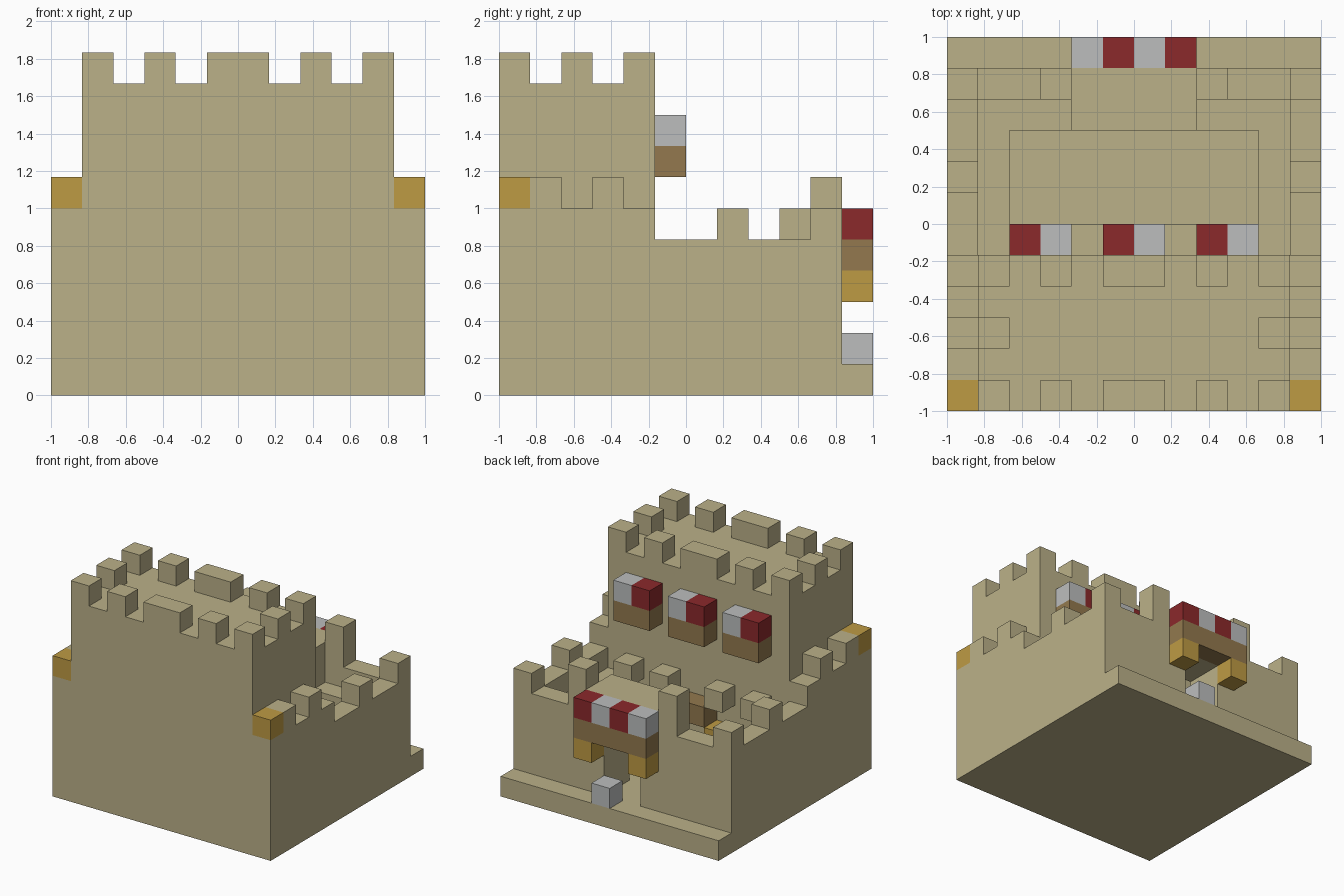
import bpy
import bmesh

cube = bpy.data.objects.get("Cube")
if cube:
    bpy.data.objects.remove(cube, do_unlink=True)

U = 1 / 6   # size of one building block
N = 12      # blocks along each side of the base


def material(name, rgb):
    linear = [((c / 255 + 0.055) / 1.055) ** 2.4 for c in rgb]
    mat = bpy.data.materials.new(name)
    mat.use_nodes = True
    mat.diffuse_color = (*linear, 1)
    mat.node_tree.nodes["Principled BSDF"].inputs["Base Color"].default_value = (*linear, 1)
    return mat


TAN = material("tan stone", (187, 177, 137))
RED = material("dark red", (139, 41, 43))
GREY = material("light grey", (188, 190, 190))
GOLD = material("gold", (190, 155, 68))
BROWN = material("brown wood", (147, 121, 78))


def part(name, mat, boxes):
    """One object from boxes given as (x range, y range, z range) in blocks."""
    bm = bmesh.new()
    for ranges in boxes:
        verts = bmesh.ops.create_cube(bm, size=1)["verts"]
        for v in verts:
            for axis, (low, high) in enumerate(ranges):
                at = high if v.co[axis] > 0 else low
                v.co[axis] = at * U - (1 if axis < 2 else 0)
    mesh = bpy.data.meshes.new(name)
    bm.to_mesh(mesh)
    bm.free()
    mesh.materials.append(mat)
    obj = bpy.data.objects.new(name, mesh)
    bpy.context.collection.objects.link(obj)
    return obj


def block(x, y, z):
    return ((x, x + 1), (y, y + 1), (z, z + 1))


def mirrored(boxes):
    return boxes + [((N - x[1], N - x[0]), y, z) for x, y, z in boxes]


# Base slab, keep and the lower shoulders beside it
part("base", TAN, [((0, N), (0, N), (0, 1))])
part("keep", TAN, [((1, 11), (0, 5), (1, 10))])
part("keep_shoulders", TAN, mirrored([((0, 1), (0, 5), (1, 6))]))

# Keep battlements: front and back rows, then the side middles
rows = [block(x, y, 10) for y in (0, 4) for x in (1, 3, 5)]
part("keep_battlements", TAN, mirrored(rows + [block(1, 2, 10)]))
part("shoulder_battlements", TAN, mirrored([block(0, y, 6) for y in (1, 3)]))
part("corner_lamps", GOLD, mirrored([block(0, 0, 6)]))

# Courtyard walls with a lower walkway inside them
part("side_walls", TAN, mirrored([((0, 1), (5, 10), (1, 5))]))
part("rear_walls", TAN, mirrored([((0, 4), (10, 11), (1, 5))]))
part("walkway", TAN, mirrored([((1, 2), (5, 10), (1, 4)), ((2, 4), (9, 10), (1, 4))]))
part("wall_battlements", TAN, mirrored([block(0, 7, 5), block(0, 10, 5)]))
part("gate_posts", TAN, mirrored([((3, 4), (10, 11), (5, 7))]))

# Gatehouse with a passage through it
part("gatehouse_sides", TAN, mirrored([((4, 5), (9, 11), (1, 4))]))
part("gatehouse_top", TAN, [((4, 8), (9, 11), (4, 6))])
part("gate_beam", BROWN, [((4, 8), (11, 12), (4, 5))])
part("gate_brackets", GOLD, mirrored([block(4, 11, 3)]))
part("gate_awning_grey", GREY, [block(x, 11, 5) for x in (4, 6)])
part("gate_awning_red", RED, [block(x, 11, 5) for x in (5, 7)])
part("gate_step", GREY, [block(6, 11, 1)])

# Three awnings on the courtyard face of the keep
starts = (2, 5, 8)
part("awning_beams", BROWN, [((x, x + 2), (5, 6), (7, 8)) for x in starts])
part("awnings_red", RED, [block(x, 5, 8) for x in starts])
part("awnings_grey", GREY, [block(x + 1, 5, 8) for x in starts])

# Keep doorway trim and wall studs facing the courtyard
part("door_lintel", BROWN, [((5, 7), (5, 6), (3, 4))])
part("door_lamps", GOLD, mirrored([block(4, 5, 2)]))
part("wall_studs", TAN, mirrored([block(x, 5, 4) for x in (2, 4)]))
